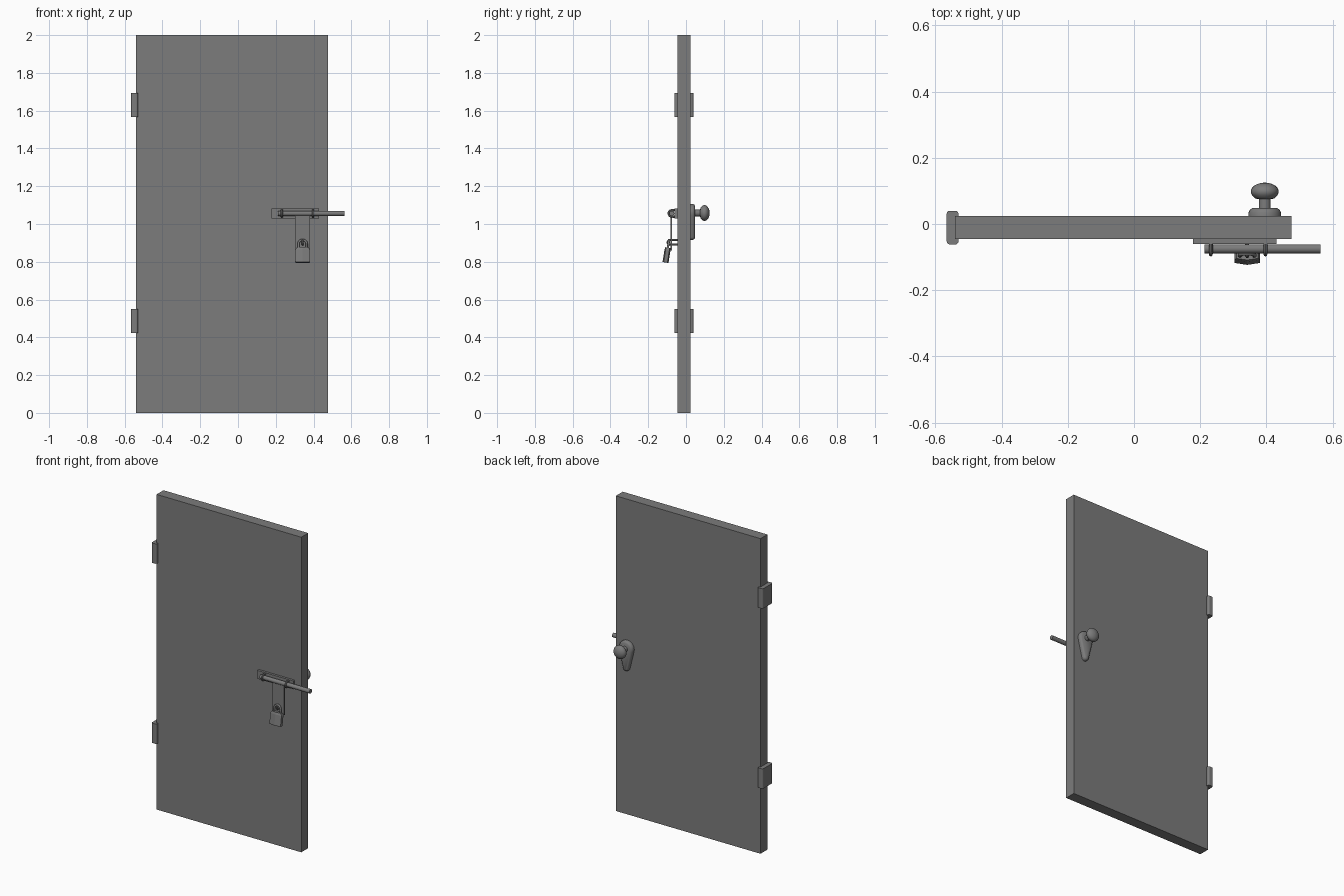
import bpy, bmesh, math
from mathutils import Vector, Matrix

cube = bpy.data.objects.get("Cube")
if cube:
    bpy.data.objects.remove(cube, do_unlink=True)

grey = bpy.data.materials.new("iron grey")
grey.use_nodes = True
colour = (0.2, 0.2, 0.2, 1)
grey.diffuse_color = colour
grey.node_tree.nodes["Principled BSDF"].inputs["Base Color"].default_value = colour


def finish(name, bm, smooth=False):
    bmesh.ops.recalc_face_normals(bm, faces=bm.faces)
    mesh = bpy.data.meshes.new(name)
    bm.to_mesh(mesh)
    bm.free()
    mesh.materials.append(grey)
    obj = bpy.data.objects.new(name, mesh)
    bpy.context.collection.objects.link(obj)
    if smooth:
        bpy.ops.object.select_all(action='DESELECT')
        obj.select_set(True)
        bpy.context.view_layer.objects.active = obj
        bpy.ops.object.shade_smooth_by_angle(angle=math.radians(40))
    return obj


def box(name, lo, hi, bevel=0, axis=None):
    """Box between two corners; bevels the edges along one axis, or all."""
    lo, hi = Vector(lo), Vector(hi)
    bm = bmesh.new()
    bmesh.ops.create_cube(bm, size=1)
    for v in bm.verts:
        v.co = (lo + hi) / 2 + v.co * (hi - lo)
    if bevel:
        edges = [e for e in bm.edges if axis is None or
                 abs(e.verts[0].co[axis] - e.verts[1].co[axis]) > 0.001]
        bmesh.ops.bevel(bm, geom=edges, offset=bevel, segments=3,
                        profile=0.5, affect='EDGES')
    return finish(name, bm)


def loft(name, rings, smooth=False):
    """Skin between rings of equal point count and cap both ends."""
    bm = bmesh.new()
    loops = [[bm.verts.new(p) for p in ring] for ring in rings]
    n = len(loops[0])
    for a, b in zip(loops, loops[1:]):
        for i in range(n):
            j = (i + 1) % n
            bm.faces.new((a[i], a[j], b[j], b[i]))
    bm.faces.new(loops[0])
    bm.faces.new(loops[-1])
    return finish(name, bm, smooth)


def tube(name, points, radius, sides=10):
    """Round bar swept along a path."""
    pts = [Vector(p) for p in points]
    rings, side = [], None
    for i, p in enumerate(pts):
        t = (pts[min(i + 1, len(pts) - 1)] - pts[max(i - 1, 0)]).normalized()
        ref = side if side is not None else t.orthogonal()
        side = (ref - t * ref.dot(t)).normalized()
        up = t.cross(side)
        rings.append([p + radius * (side * math.cos(a) + up * math.sin(a))
                      for a in (math.tau * k / sides for k in range(sides))])
    return loft(name, rings, True)


# Door leaf and hinges
box("door_panel", (-0.54, -0.045, 0), (0.476, 0.024, 2))
for label, z in (("upper", 1.63), ("lower", 0.487)):
    box(label + "_hinge", (-0.566, -0.062, z - 0.063), (-0.53, 0.04, z + 0.063), 0.01, 2)

# Sliding bolt with its plate, guides and end stop
box("bolt_plate", (0.178, -0.06, 1.028), (0.43, -0.045, 1.081))
tube("bolt_rod", [(0.213, -0.075, 1.056), (0.563, -0.075, 1.056)], 0.0135, 16)
for label, x in (("inner", 0.232), ("outer", 0.397)):
    arch = [(x, -0.05, 1.074)]
    arch += [(x, -0.075 - 0.017 * math.sin(a), 1.056 + 0.017 * math.cos(a))
             for a in (math.pi * k / 8 for k in range(9))]
    arch += [(x, -0.05, 1.038)]
    tube(label + "_bolt_guide", arch, 0.006, 8)

# Hanging hasp strap and staple
box("hasp_strap", (0.302, -0.083, 0.86), (0.382, -0.075, 1.05))
staple = [(0.342, -0.045, 0.915)]
staple += [(0.342, -0.085 - 0.012 * math.sin(a), 0.903 + 0.012 * math.cos(a))
           for a in (math.pi * k / 8 for k in range(9))]
staple += [(0.342, -0.045, 0.891)]
tube("hasp_staple", staple, 0.006, 8)

# Padlock, tilted about the staple so that it hangs forward
outline = [(-0.039, -0.010), (0, -0.016), (0.039, -0.010),
           (0.039, 0.010), (0, 0.016), (-0.039, 0.010)]
body = loft("padlock_body", [[(x * s, y * s, z) for x, y in outline]
                             for s, z in ((0.94, -0.105), (1, -0.1),
                                          (1, -0.038), (0.82, -0.025))])
bow = [(-0.022, 0, -0.035)]
bow += [(-0.022 * math.cos(a), 0, -0.006 + 0.022 * math.sin(a))
        for a in (math.pi * k / 12 for k in range(13))]
bow += [(0.022, 0, -0.035)]
shackle = tube("padlock_shackle", bow, 0.006)
hang = Matrix.Translation((0.342, -0.092, 0.9)) @ Matrix.Rotation(math.radians(-9), 4, 'X')
for part in (body, shackle):
    part.data.transform(hang)

# Teardrop back plate on the rear face
KX, KZ, LOW = 0.395, 1.058, 0.935


def teardrop(y, inset):
    big, small = 0.049 - inset, 0.02 - inset
    tilt = math.asin((big - small) / (KZ - LOW))
    ring = []
    for centre, r, start, stop in ((KZ, big, -tilt, math.pi + tilt),
                                   (LOW, small, math.pi + tilt, math.tau - tilt)):
        for k in range(17):
            a = start + (stop - start) * k / 16
            ring.append((KX + r * math.cos(a), y, centre + r * math.sin(a)))
    return ring


loft("knob_back_plate", [teardrop(y, i) for y, i in
                         ((0.02, 0), (0.035, 0), (0.043, 0.004), (0.048, 0.011))], True)

# Turned knob on a neck
profile = [(0.018, 0.04), (0.018, 0.075), (0.028, 0.077)]
profile += [(0.042 * math.cos(a), 0.098 + 0.027 * math.sin(a))
            for a in (math.radians(-40 + 16 * k) for k in range(9))]
profile.append((0.004, 0.125))
loft("door_knob", [[(KX + r * math.cos(a), y, KZ + r * math.sin(a))
                    for a in (math.tau * k / 24 for k in range(24))]
                   for r, y in profile], True)
